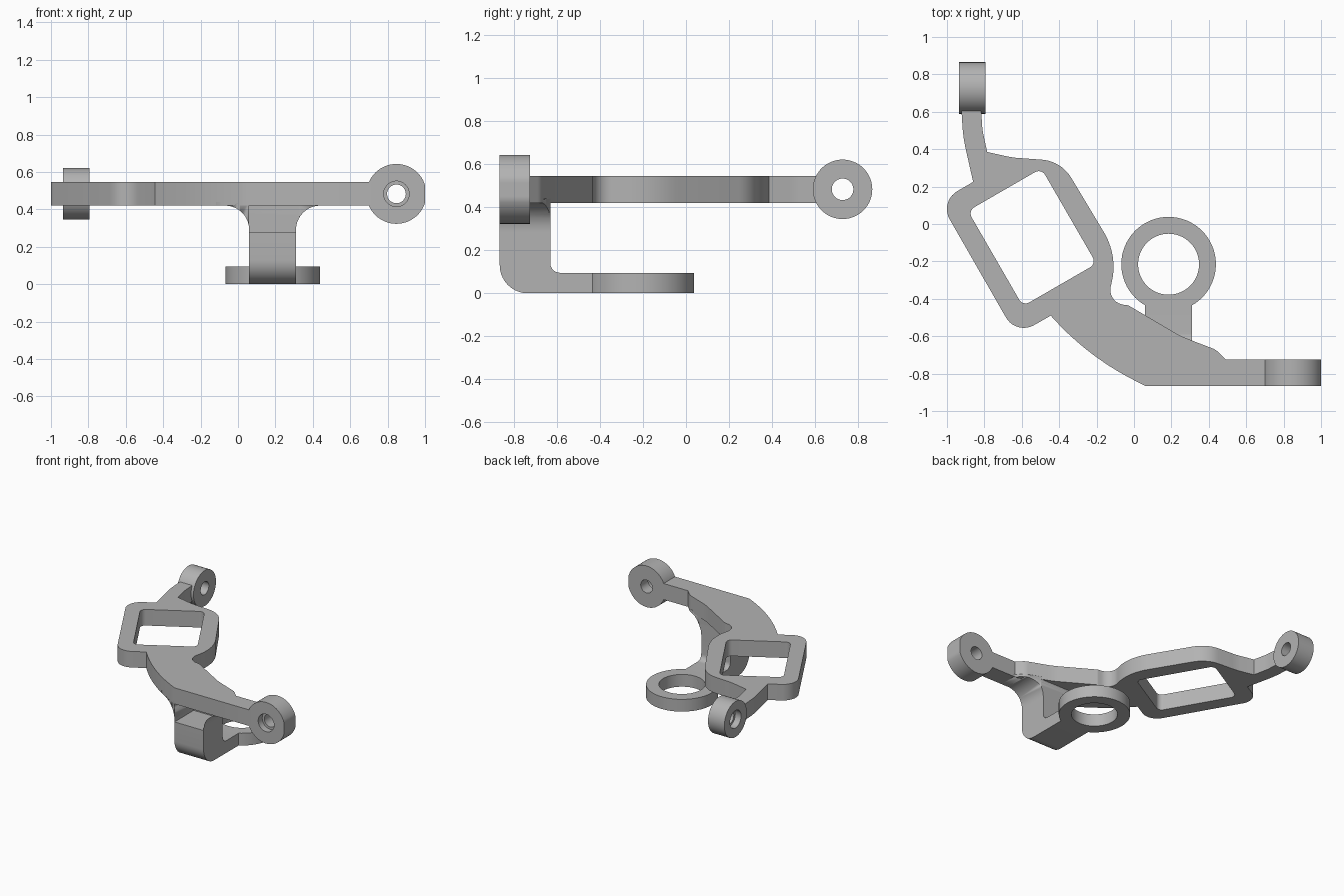
import bpy, bmesh
from math import atan2, tan, cos, sin, pi
from mathutils import Vector, Matrix

cube = bpy.data.objects.get("Cube")
if cube:
    bpy.data.objects.remove(cube, do_unlink=True)

grey = bpy.data.materials.new("plain grey")
grey.use_nodes = True
grey.diffuse_color = (0.45, 0.45, 0.45, 1)
grey.node_tree.nodes["Principled BSDF"].inputs["Base Color"].default_value = grey.diffuse_color

# Profile planes: columns give the directions of profile u, profile v and depth
PLANES = {
    "x": Matrix(((0, 0, 1), (1, 0, 0), (0, 1, 0))),
    "y": Matrix(((1, 0, 0), (0, 0, -1), (0, 1, 0))),
    "z": Matrix.Identity(3),
}


def rounded(corners, steps=10):
    """Polygon of (u, v, radius) corners, with each corner turned into an arc."""
    points = []
    for i, (u, v, radius) in enumerate(corners):
        p = Vector((u, v))
        before = (p - Vector(corners[i - 1][:2])).normalized()
        after = (Vector(corners[(i + 1) % len(corners)][:2]) - p).normalized()
        turn = atan2(before.cross(after), before.dot(after))
        if not radius:
            points.append(p)
            continue
        start = p - before * radius * tan(abs(turn) / 2)
        inward = Vector((-before.y, before.x)) * (radius if turn > 0 else -radius)
        for k in range(steps + 1):
            points.append(start + inward + Matrix.Rotation(turn * k / steps, 2) @ -inward)
    return points


def circle(u, v, radius, steps=64, limit=9):
    return [(min(u + radius * cos(2 * pi * k / steps), limit),
             v + radius * sin(2 * pi * k / steps)) for k in range(steps)]


def extrude(name, axis, low, high, *loops):
    """Solid from an outline and optional holes, running from low to high on an axis."""
    curve = bpy.data.curves.new(name, "CURVE")
    curve.dimensions, curve.fill_mode = "2D", "BOTH"
    curve.extrude = (high - low) / 2
    for loop in loops:
        spline = curve.splines.new("POLY")
        spline.points.add(len(loop) - 1)
        for point, (u, v) in zip(spline.points, loop):
            point.co = (u, v, 0, 1)
        spline.use_cyclic_u = True
    ob = bpy.data.objects.new(name, curve)
    bpy.context.collection.objects.link(ob)
    bpy.ops.object.select_all(action="DESELECT")
    ob.select_set(True)
    bpy.context.view_layer.objects.active = ob
    bpy.ops.object.convert(target="MESH")
    ob = bpy.context.view_layer.objects.active
    mesh = ob.data
    offset = Vector([(low + high) / 2 if a == axis else 0 for a in "xyz"])
    mesh.transform(Matrix.Translation(offset) @ PLANES[axis].to_4x4())
    bm = bmesh.new()
    bm.from_mesh(mesh)
    bmesh.ops.remove_doubles(bm, verts=bm.verts, dist=0.0001)
    bmesh.ops.recalc_face_normals(bm, faces=bm.faces)
    bm.to_mesh(mesh)
    bm.free()
    mesh.materials.clear()
    mesh.materials.append(grey)
    bpy.ops.object.shade_smooth_by_angle(angle=0.5)
    return ob


BOTTOM, TOP = 0.42, 0.545
MIDDLE = (BOTTOM + TOP) / 2

# Flat plate with its slanted window
outline = rounded([
    (0.06, -0.865, 0), (0.72, -0.865, 0), (0.72, -0.725, 0), (0.49, -0.725, 0),
    (0.44, -0.673, 0.1), (0.25, -0.6, 0.5), (-0.03, -0.435, 0.03), (-0.145, -0.42, 0.08),
    (-0.085, -0.17, 0.36), (-0.39, 0.337, 0.2), (-0.65, 0.355, 0.5), (-0.785, 0.385, 0),
    (-0.81, 0.5, 0.3), (-0.82, 0.645, 0), (-0.925, 0.645, 0), (-0.913, 0.46, 0.8),
    (-0.86, 0.225, 0), (-1.04, 0.12, 0.11), (-0.63, -0.595, 0.11), (-0.445, -0.49, 0),
    (-0.243, -0.714, 1.5),
])
window = rounded([(-0.888, 0.07, 0.04), (-0.594, -0.439, 0.04),
                  (-0.201, -0.212, 0.04), (-0.495, 0.297, 0.04)])
extrude("plate", "z", BOTTOM, TOP, outline, window)

# Eyes at the two arm ends, each with a wider recess around the hole on one side
for name, axis, u, radius, low, high, limit in (
        ("right_arm_eye", "y", 0.847, 0.16, -0.865, -0.725, 1),
        ("back_arm_eye", "x", 0.727, 0.138, -0.935, -0.795, 9)):
    step = low + 0.05
    disc = circle(u, MIDDLE, radius, limit=limit)
    extrude(name + "_recess", axis, low, step, disc, circle(u, MIDDLE, 0.068))
    extrude(name, axis, step, high, disc, circle(u, MIDDLE, 0.05))

# Post and foot, one bent strip
LEFT, RIGHT, FRONT, BACK, FOOT = 0.06, 0.31, -0.865, -0.63, 0.095
SPLIT = 0.28
extrude("post_and_foot", "x", LEFT, RIGHT, rounded([
    (FRONT, 0, 0.13), (-0.4, 0, 0), (-0.4, FOOT, 0),
    (BACK, FOOT, 0.045), (BACK, SPLIT, 0), (FRONT, SPLIT, 0)]))

# Flared top of the post, trimmed to the plate outline
flare = extrude("post_flare", "y", FRONT, BACK, rounded([
    (LEFT, SPLIT, 0), (RIGHT, SPLIT, 0), (RIGHT, BOTTOM, 0.13), (0.5, BOTTOM, 0),
    (0.5, 0.44, 0), (-0.12, 0.44, 0), (-0.12, BOTTOM, 0), (LEFT, BOTTOM, 0.13)]))
cutter = extrude("flare_trimmer", "z", 0.1, 0.7, outline)
cutter.hide_render = True
cutter.hide_set(True)
trim = flare.modifiers.new("Trim", "BOOLEAN")
trim.operation, trim.object, trim.solver = "INTERSECT", cutter, "EXACT"
bpy.context.view_layer.objects.active = flare
bpy.ops.object.modifier_apply(modifier=trim.name)
bpy.data.objects.remove(cutter, do_unlink=True)

# Ring at the end of the foot
extrude("foot_ring", "z", 0, FOOT, circle(0.185, -0.215, 0.253), circle(0.185, -0.215, 0.163))
